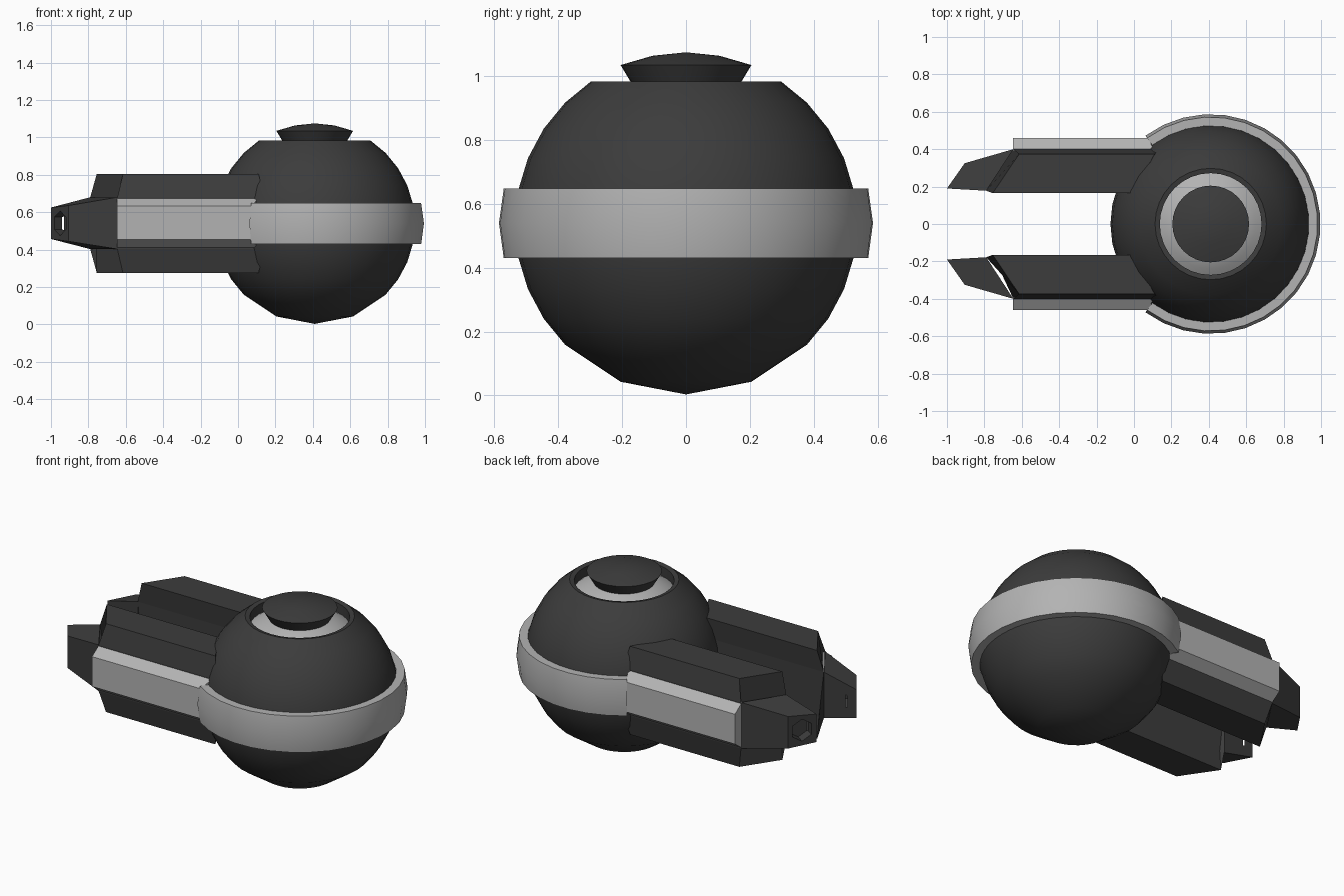
import bpy, bmesh, math
from mathutils import Vector

if "Cube" in bpy.data.objects:
    bpy.data.objects.remove(bpy.data.objects["Cube"])

CX, CZ, R = 0.41, 0.538, 0.536   # body sphere


def material(name, v):
    m = bpy.data.materials.new(name)
    m.diffuse_color = (v, v, v, 1)
    m.use_nodes = True
    m.node_tree.nodes["Principled BSDF"].inputs["Base Color"].default_value = m.diffuse_color
    return m


DARK = material("dark_grey", 0.045)
LIGHT = material("light_grey", 0.45)


def make(name, verts, faces, mat, smooth=None):
    me = bpy.data.meshes.new(name)
    me.from_pydata(verts, [], faces)
    bm = bmesh.new()
    bm.from_mesh(me)
    bmesh.ops.remove_doubles(bm, verts=bm.verts, dist=1e-5)
    bmesh.ops.recalc_face_normals(bm, faces=bm.faces)
    bm.to_mesh(me)
    bm.free()
    ob = bpy.data.objects.new(name, me)
    bpy.context.collection.objects.link(ob)
    me.materials.append(mat)
    if smooth:
        bpy.ops.object.select_all(action='DESELECT')
        ob.select_set(True)
        bpy.context.view_layer.objects.active = ob
        bpy.ops.object.shade_smooth_by_angle(angle=math.radians(smooth))
    return ob


def revolve(name, profile, mat, a0=-180, a1=180, seg=32, closed=False, smooth=30):
    """Turn an (r, z) profile about the body's vertical axis."""
    n = len(profile)
    verts = []
    for i in range(seg + 1):
        a = math.radians(a0 + (a1 - a0) * i / seg)
        verts += [(CX + r * math.cos(a), r * math.sin(a), z) for r, z in profile]
    faces = []
    for i in range(seg):
        for j in range(n if closed else n - 1):
            k = (j + 1) % n
            faces.append((i * n + j, (i + 1) * n + j, (i + 1) * n + k, i * n + k))
    if closed and a1 - a0 < 360:
        faces += [tuple(range(n)), tuple(range(seg * n, seg * n + n))]
    return make(name, verts, faces, mat, smooth)


def loft(name, a, b, mat):
    """Closed solid between two matching outlines."""
    n = len(a)
    faces = [(i, (i + 1) % n, n + (i + 1) % n, n + i) for i in range(n)]
    faces += [tuple(range(n)), tuple(range(n, 2 * n))]
    return make(name, a + b, faces, mat)


def mirror_y(ob):
    m = ob.modifiers.new("mirror", 'MIRROR')
    m.use_axis = (False, True, False)


# Body sphere, open at the top with a thick rim
lats = [-90, -67.5, -45] + [-45 + 11.25 * i for i in range(1, 10)]
body = [(R * math.cos(math.radians(t)), CZ + R * math.sin(math.radians(t))) for t in lats]
body[0] = (0, 0.003)
revolve("body_sphere", body + [(0.272, 0.978), (0.272, 0.90)], DARK, smooth=40)

# Light inner dome in the opening, and the cap above it
revolve("inner_dome", [(0.285, 0.912), (0.24, 0.942), (0.19, 0.966), (0.13, 0.985)], LIGHT)
revolve("top_cap", [(0.14, 0.93), (0.175, 0.985), (0.205, 1.035),
                    (0.105, 1.064), (0, 1.075)], DARK)

# Light band round the body, open between the arms
revolve("waist_band", [(0.525, 0.648), (0.572, 0.648), (0.587, 0.54),
                       (0.572, 0.43), (0.525, 0.43)],
        LIGHT, -126.5, 126.5, 23, closed=True, smooth=25)

# Arms: (y, z, front x, rear x) for each corner of the section
section = [(0.165, 0.805, -0.755, 0.00), (0.373, 0.805, -0.615, 0.11),
           (0.400, 0.680, -0.645, 0.14), (0.400, 0.403, -0.645, 0.14),
           (0.373, 0.275, -0.615, 0.11), (0.165, 0.275, -0.755, 0.00),
           (0.178, 0.403, -0.790, 0.00), (0.178, 0.680, -0.790, 0.00)]
mirror_y(loft("arm", [(f, y, z) for y, z, f, b in section],
              [(b, y, z) for y, z, f, b in section], DARK))

# Light side panel on each arm
panel = [(0.39, 0.68), (0.46, 0.632), (0.46, 0.453), (0.39, 0.403)]
mirror_y(loft("arm_panel", [(-0.647, y, z) for y, z in panel],
              [(0.075 if y > 0.4 else 0.11, y, z) for y, z in panel], LIGHT))

# Tapered muzzle with a slanted end
base = [(-0.645, 0.40, 0.68), (-0.645, 0.40, 0.403),
        (-0.79, 0.178, 0.403), (-0.79, 0.178, 0.68)]
tip = [(-0.905, 0.325, 0.636), (-0.905, 0.325, 0.444),
       (-1.0, 0.19, 0.457), (-1.0, 0.19, 0.625)]
muzzle = loft("muzzle", base, tip, DARK)

# Six-sided bore cut into the slanted end
along = Vector((-0.095, -0.135, 0)).normalized()
out = Vector((along.y, -along.x, 0))
mid = Vector((-0.951, 0.259, 0.541))


def hexagon(depth):
    ring = []
    for i in range(6):
        a = math.radians(60 * i + 30)
        ring.append(tuple(mid + out * depth + along * 0.062 * math.cos(a)
                          + Vector((0, 0, 0.066 * math.sin(a)))))
    return ring


cutter = loft("bore_cutter", hexagon(0.05), hexagon(-0.06), DARK)
cutter.hide_render = True
cutter.hide_set(True)
cut = muzzle.modifiers.new("bore", 'BOOLEAN')
cut.object = cutter
cut.operation = 'DIFFERENCE'
cut.solver = 'EXACT'
mirror_y(muzzle)
